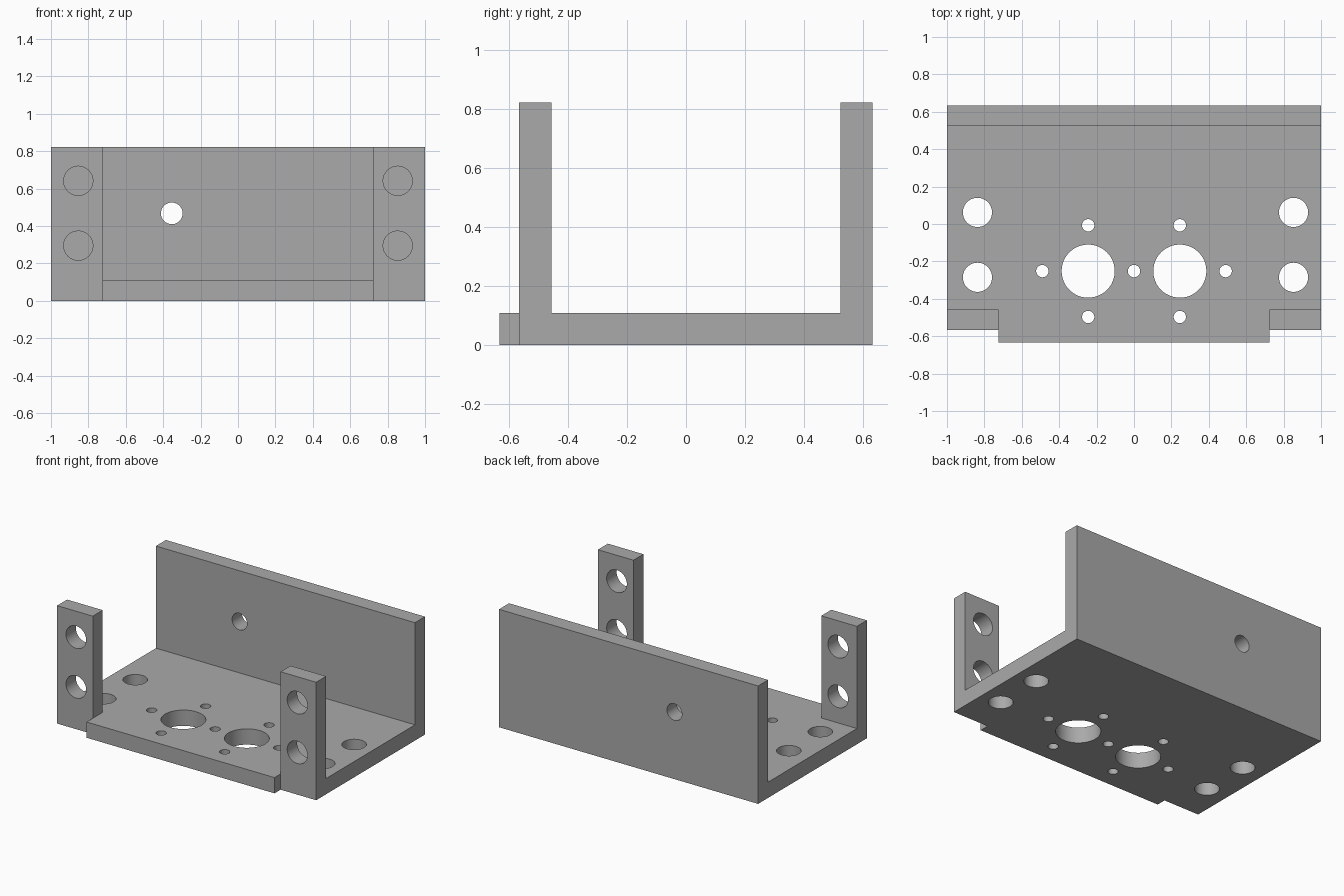
import bpy
import math

cube = bpy.data.objects.get("Cube")
if cube:
    bpy.data.objects.remove(cube, do_unlink=True)

BACK, FRONT = 0.633, -0.633
THICK, HEIGHT = 0.11, 0.823
POST_FRONT, POST_BACK = -0.566, -0.456
POST_X = 0.725

grey = bpy.data.materials.new("machined_grey")
grey.use_nodes = True
grey.diffuse_color = (0.4, 0.4, 0.4, 1)
grey.node_tree.nodes["Principled BSDF"].inputs["Base Color"].default_value = (0.4, 0.4, 0.4, 1)

# Bracket body: side profile (y, z) extruded across the full width
profile = [(FRONT, 0), (BACK, 0), (BACK, HEIGHT), (0.523, HEIGHT), (0.523, THICK),
           (POST_BACK, THICK), (POST_BACK, HEIGHT), (POST_FRONT, HEIGHT),
           (POST_FRONT, THICK), (FRONT, THICK)]
n = len(profile)
verts = [(x, y, z) for x in (-1, 1) for y, z in profile]
faces = [tuple(reversed(range(n))), tuple(range(n, 2 * n))]
faces += [(i, (i + 1) % n, n + (i + 1) % n, n + i) for i in range(n)]
mesh = bpy.data.meshes.new("mounting_bracket")
mesh.from_pydata(verts, [], faces)
mesh.materials.append(grey)
bracket = bpy.data.objects.new("mounting_bracket", mesh)
bpy.context.collection.objects.link(bracket)


def cut(cutter):
    """Subtract the cutter from the bracket, then discard it."""
    cutter.hide_render = True
    cutter.data.materials.append(grey)
    mod = bracket.modifiers.new("cut", 'BOOLEAN')
    mod.operation = 'DIFFERENCE'
    mod.solver = 'EXACT'
    mod.object = cutter
    bpy.ops.object.select_all(action='DESELECT')
    bracket.select_set(True)
    bpy.context.view_layer.objects.active = bracket
    bpy.ops.object.modifier_apply(modifier=mod.name)
    bpy.data.objects.remove(cutter, do_unlink=True)


def cut_box(low, high):
    centre = [(a + b) / 2 for a, b in zip(low, high)]
    bpy.ops.mesh.primitive_cube_add(size=1, location=centre)
    box = bpy.context.object
    box.scale = [b - a for a, b in zip(low, high)]
    bpy.context.view_layer.update()
    cut(box)


def drill(radius, location, along_y=False):
    bpy.ops.mesh.primitive_cylinder_add(
        vertices=48, radius=radius, depth=0.4, location=location,
        rotation=(math.pi / 2 if along_y else 0, 0, 0))
    cut(bpy.context.object)


# Opening between the two front posts
cut_box((-POST_X, -0.8, THICK), (POST_X, -0.2, 1))

# Corner notches beside the front lip
cut_box((POST_X, -0.8, -0.2), (1.2, POST_FRONT, 0.4))
cut_box((-1.2, -0.8, -0.2), (-POST_X, POST_FRONT, 0.4))

# Large floor bores, each ringed by small screw holes
BORE_Y, RING = -0.252, 0.245
for x in (-RING, RING):
    drill(0.142, (x, BORE_Y, 0))
    for dy in (-RING, RING):
        drill(0.033, (x, BORE_Y + dy, 0))
for x in (-2 * RING, 0, 2 * RING):
    drill(0.033, (x, BORE_Y, 0))

# Floor mounting holes
for x in (-0.837, 0.853):
    for y in (0.062, -0.285):
        drill(0.078, (x, y, 0))

# Post mounting holes
for x in (-0.854, 0.854):
    for z in (0.295, 0.642):
        drill(0.078, (x, -0.51, z), along_y=True)

# Hole in the back wall
drill(0.058, (-0.354, 0.58, 0.468), along_y=True)

bracket.select_set(True)
bpy.context.view_layer.objects.active = bracket
bpy.ops.object.shade_smooth_by_angle(angle=math.radians(30))
